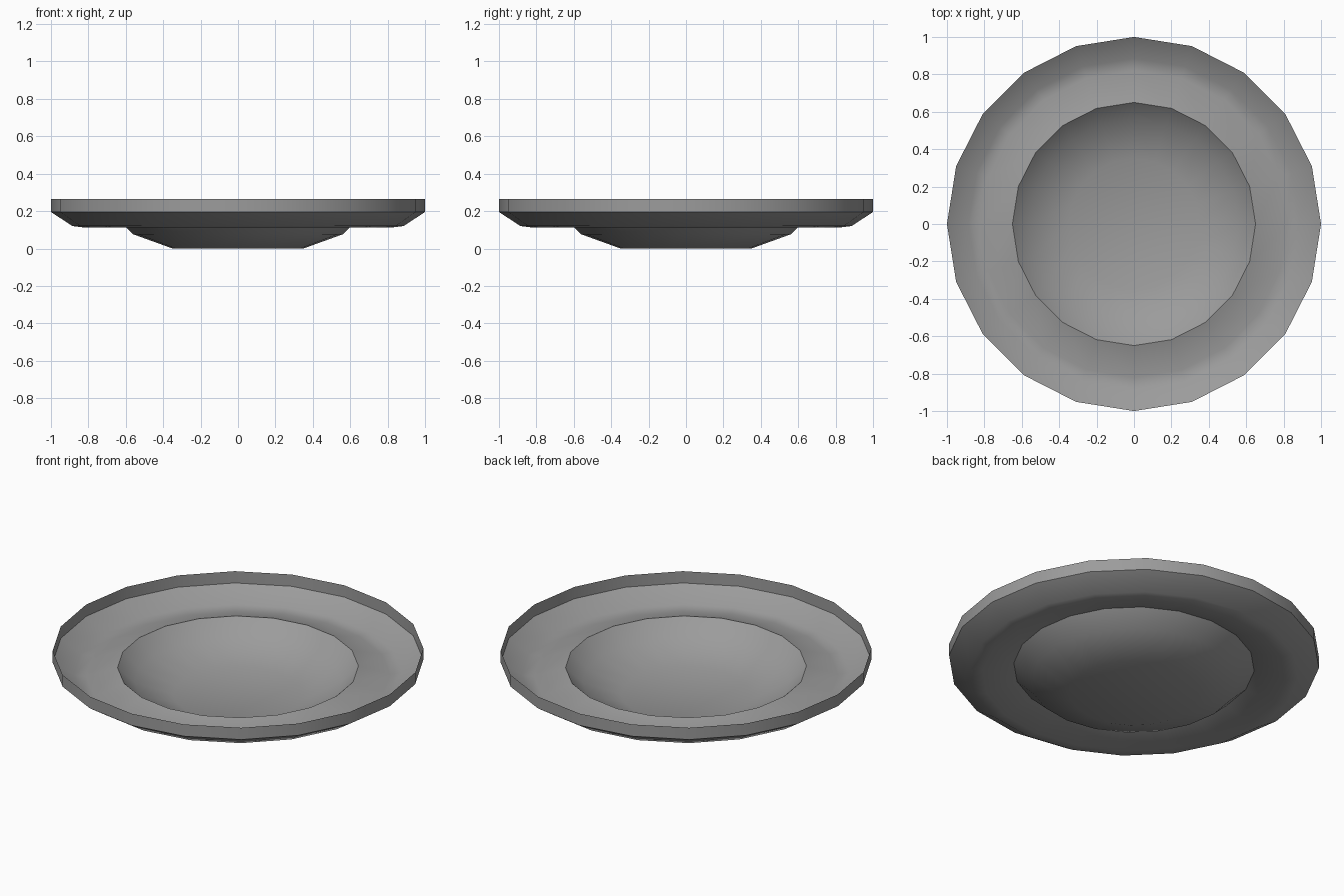
import bpy, bmesh, math

if "Cube" in bpy.data.objects:
    bpy.data.objects.remove(bpy.data.objects["Cube"])

SIDES = 20

# Half cross-section (radius, height): centre, well, raised lip, dipped rim, upright edge
profile = [(0, 0), (0.35, 0), (0.56, 0.076), (0.65, 0.162),
           (0.82, 0.112), (0.885, 0.12), (1, 0.195), (1, 0.265)]

# Spin the profile into a thin single-sheet plate
bm = bmesh.new()
verts = [bm.verts.new((r, 0, z)) for r, z in profile]
edges = [bm.edges.new(pair) for pair in zip(verts, verts[1:])]
bmesh.ops.spin(bm, geom=verts + edges, axis=(0, 0, 1), cent=(0, 0, 0),
               angle=math.tau, steps=SIDES)
bmesh.ops.remove_doubles(bm, verts=bm.verts[:], dist=0.001)

# Make the eating surface face upward
bm.normal_update()
if sum(f.normal.z for f in bm.faces) < 0:
    bmesh.ops.reverse_faces(bm, faces=bm.faces[:])

mesh = bpy.data.meshes.new("plate")
bm.to_mesh(mesh)
bm.free()
plate = bpy.data.objects.new("plate", mesh)
bpy.context.collection.objects.link(plate)

# Dark grey glaze
glaze = bpy.data.materials.new("dark_grey_glaze")
glaze.diffuse_color = (0.33, 0.33, 0.33, 1)
glaze.use_nodes = True
glaze.node_tree.nodes["Principled BSDF"].inputs["Base Color"].default_value = glaze.diffuse_color
mesh.materials.append(glaze)

# Smooth surfaces with sharp creases at the lip and the upright edge
bpy.context.view_layer.objects.active = plate
plate.select_set(True)
bpy.ops.object.shade_smooth_by_angle(angle=math.radians(40))
